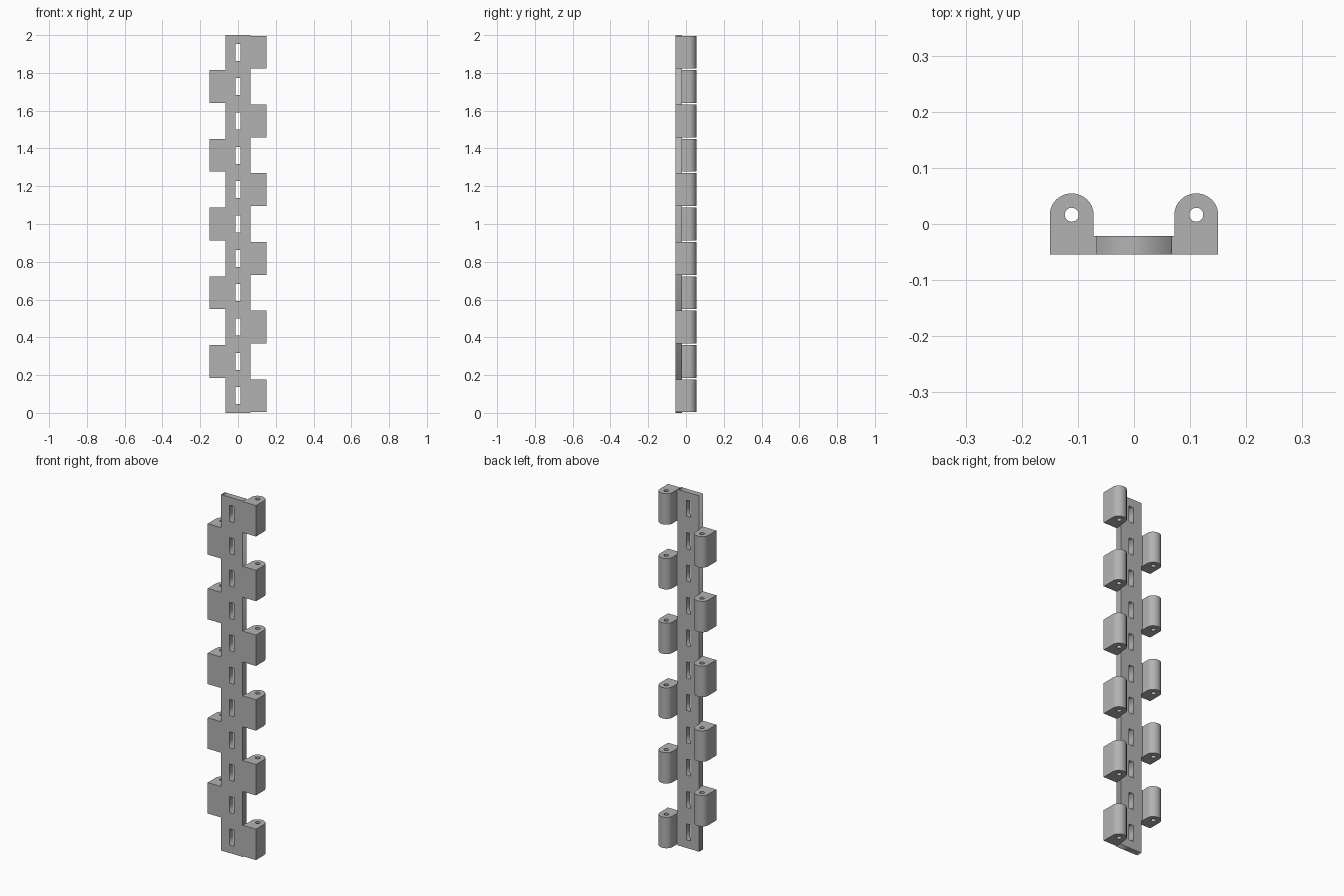
import bpy
import math

if "Cube" in bpy.data.objects:
    bpy.data.objects.remove(bpy.data.objects["Cube"])

SECTIONS = 11
HEIGHT = 2.0
PITCH = HEIGHT / SECTIONS
GAP = 0.008                      # clearance between neighbouring knuckles
FRONT, PLATE_BACK = -0.0545, -0.0215
HALF_PLATE = 0.067
PIN_X, PIN_Y, RADIUS, HOLE = 0.111, 0.0165, 0.039, 0.0125
TOP_Y = 0.0545

grey = bpy.data.materials.new("plain_grey")
grey.use_nodes = True
colour = (0.45, 0.45, 0.45, 1)
grey.diffuse_color = colour
grey.node_tree.nodes["Principled BSDF"].inputs["Base Color"].default_value = colour


def rectangle(x0, x1, y0, y1):
    return [(x0, y0), (x1, y0), (x1, y1), (x0, y1)]


def arc(radius, start, end, steps, height=None):
    height = height or radius
    angles = [start + (end - start) * i / steps for i in range(steps + 1)]
    return [(PIN_X + radius * math.cos(a), PIN_Y + height * math.sin(a)) for a in angles]


def extruded_mesh(name, loops, depth):
    """Fill an outline with its holes and extrude it, centred on its own plane."""
    curve = bpy.data.curves.new(name, "CURVE")
    curve.dimensions = "2D"
    curve.fill_mode = "BOTH"
    curve.extrude = depth / 2
    for loop in loops:
        spline = curve.splines.new("POLY")
        spline.points.add(len(loop) - 1)
        for point, (x, y) in zip(spline.points, loop):
            point.co = (x, y, 0, 1)
        spline.use_cyclic_u = True
    temp = bpy.data.objects.new(name, curve)
    bpy.context.collection.objects.link(temp)
    graph = bpy.context.evaluated_depsgraph_get()
    mesh = bpy.data.meshes.new_from_object(temp.evaluated_get(graph))
    bpy.data.objects.remove(temp)
    bpy.data.curves.remove(curve)
    mesh.materials.clear()
    mesh.materials.append(grey)
    return mesh


def place(name, mesh, location, rotation=(0, 0, 0)):
    obj = bpy.data.objects.new(name, mesh)
    obj.location = location
    obj.rotation_euler = rotation
    bpy.context.collection.objects.link(obj)
    return obj


# Backing plate with a slot in each section
slots = [rectangle(-0.0135, 0.0135, z - 0.045, z + 0.045)
         for z in (PITCH * (i + 0.5) for i in range(SECTIONS))]
plate = extruded_mesh("plate", [rectangle(-HALF_PLATE, HALF_PLATE, 0, HEIGHT)] + slots,
                      PLATE_BACK - FRONT)
place("plate", plate, (0, (FRONT + PLATE_BACK) / 2, 0), (math.pi / 2, 0, 0))

# Knuckle profile: foot against the plate, rounded back, pin hole
outer = [(HALF_PLATE, FRONT), (PIN_X + RADIUS, FRONT)]
outer += arc(RADIUS, 0, math.pi, 24, TOP_Y - PIN_Y)
outer += [(PIN_X - RADIUS, PLATE_BACK), (HALF_PLATE, PLATE_BACK)]
pin_hole = arc(HOLE, 0, 2 * math.pi, 24)[:-1]
knuckles = {}
for side, sign in (("left", 1), ("right", -1)):
    loops = [[(sign * x, y) for x, y in loop] for loop in (outer, pin_hole)]
    knuckles[side] = extruded_mesh(side + "_knuckle", loops, PITCH - GAP)

# Knuckles alternate sides up the plate
for i in range(SECTIONS):
    side = "left" if i % 2 == 0 else "right"
    place(f"{side}_knuckle_{i + 1}", knuckles[side], (0, 0, PITCH * (i + 0.5)))

# Smooth the round surfaces, keep the edges sharp
for mesh in knuckles.values():
    mesh.shade_smooth()
    mesh.set_sharp_from_angle(angle=math.radians(30))
plate.shade_flat()
